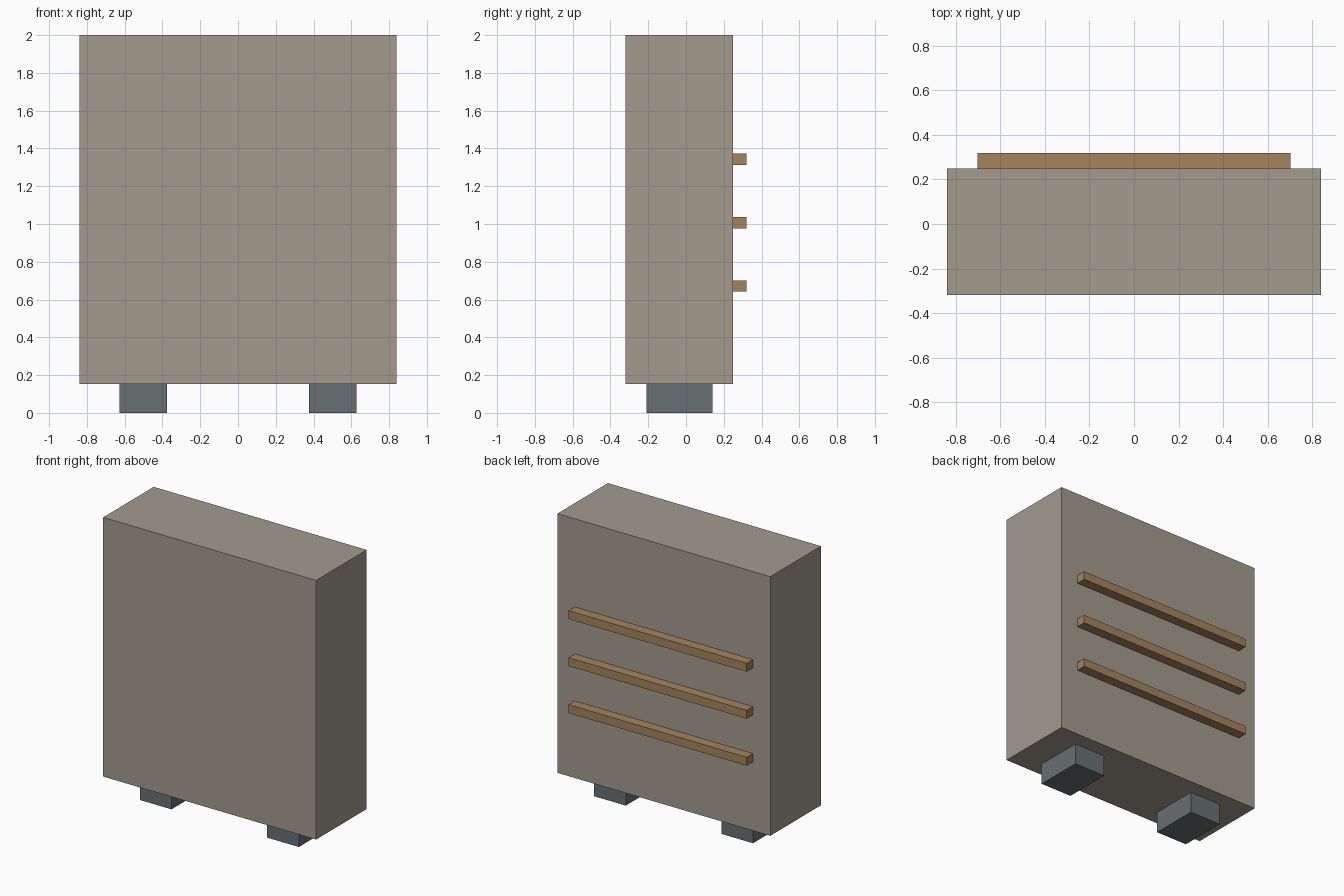
import bpy

if "Cube" in bpy.data.objects:
    bpy.data.objects.remove(bpy.data.objects["Cube"])


def material(name, color):
    mat = bpy.data.materials.new(name)
    mat.diffuse_color = (*color, 1)
    mat.use_nodes = True
    mat.node_tree.nodes["Principled BSDF"].inputs["Base Color"].default_value = mat.diffuse_color
    return mat


def box(name, center, size, mat):
    bpy.ops.mesh.primitive_cube_add(size=1, location=center)
    obj = bpy.context.object
    obj.name = name
    obj.scale = size
    bpy.ops.object.transform_apply(location=False, rotation=False, scale=True)
    obj.data.materials.append(mat)
    return obj


stone = material("warm_grey", (0.36, 0.33, 0.27))
wood = material("wood", (0.37, 0.23, 0.11))
metal = material("dark_grey", (0.14, 0.16, 0.17))

BODY_Y = -0.035

# Upright slab body
box("body", (0, BODY_Y, 1.076), (1.68, 0.57, 1.848), stone)

# Two feet
for side, sx in (("left", -1), ("right", 1)):
    box(f"{side}_foot", (sx * 0.502, BODY_Y, 0.076), (0.25, 0.35, 0.152), metal)

# Three horizontal rails on the back
for i in range(3):
    box(f"back_rail_{i + 1}", (0, 0.285, 0.672 + i * 0.335), (1.405, 0.07, 0.06), wood)
